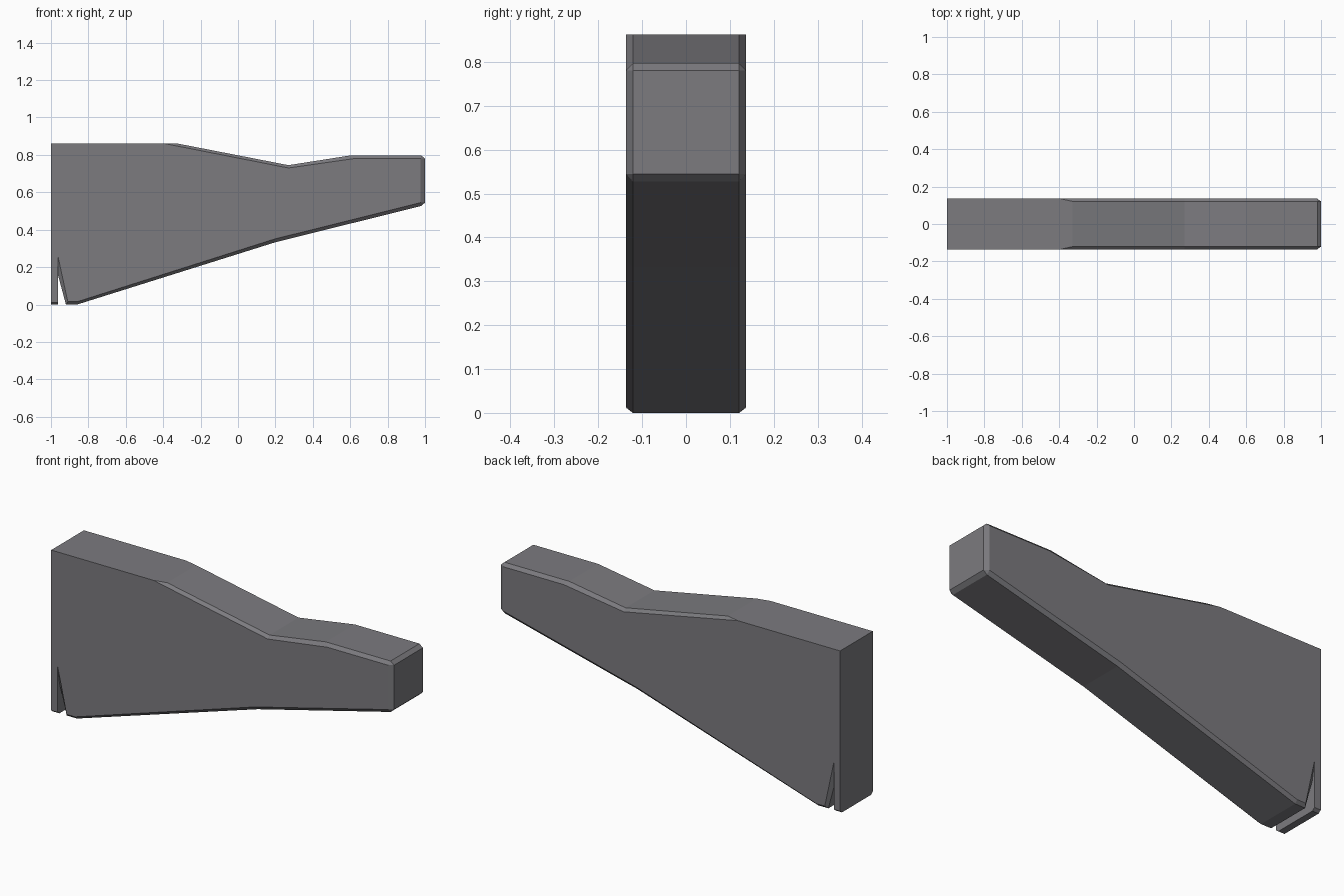
import bpy
import bmesh

cube = bpy.data.objects.get("Cube")
if cube:
    bpy.data.objects.remove(cube, do_unlink=True)

HALF_WIDTH = 0.137
CHAMFER = 0.016

# Side profile: outer outline point, then its chamfered side-face point (x, z)
PROFILE = [
    ((-1, 0), (-1, 0.012)),                 # butt strip
    ((-0.963, 0), (-0.963, 0.012)),
    ((-0.963, 0.16), (-0.963, 0.26)),       # slot apex
    ((-0.92, 0), (-0.91, 0.015)),           # toe
    ((-0.86, 0), (-0.86, 0.015)),
    ((0.2, 0.333), (0.195, 0.35)),          # underside
    ((0.98, 0.527), (0.977, 0.545)),        # bevelled front end
    ((1, 0.545), (0.977, 0.545)),
    ((1, 0.78), (0.977, 0.78)),
    ((0.98, 0.797), (0.977, 0.78)),
    ((0.6, 0.797), (0.62, 0.78)),           # wrist
    ((0.27, 0.745), (0.27, 0.73)),
    ((-0.33, 0.862), (-0.4, 0.862)),        # comb, chamfer runs out
    ((-1, 0.862), (-1, 0.862)),
]


def add_ring(bm, which, y):
    return [bm.verts.new((p[which][0], y, p[which][1])) for p in PROFILE]


# Loft the body through side face, chamfer, chamfer, side face
bm = bmesh.new()
edge_y = HALF_WIDTH - CHAMFER
rings = [add_ring(bm, 1, -HALF_WIDTH), add_ring(bm, 0, -edge_y),
         add_ring(bm, 0, edge_y), add_ring(bm, 1, HALF_WIDTH)]
count = len(PROFILE)
for a, b in zip(rings, rings[1:]):
    for i in range(count):
        j = (i + 1) % count
        bm.faces.new((a[i], a[j], b[j], b[i]))
bm.faces.new(rings[0])
bm.faces.new(rings[-1])
bmesh.ops.remove_doubles(bm, verts=bm.verts[:], dist=0.0005)
bmesh.ops.recalc_face_normals(bm, faces=bm.faces[:])

mesh = bpy.data.meshes.new("stock_body")
bm.to_mesh(mesh)
bm.free()
body = bpy.data.objects.new("stock_body", mesh)
bpy.context.collection.objects.link(body)

# Single grey finish
grey = bpy.data.materials.new("dark_grey")
grey.use_nodes = True
color = (0.2, 0.197, 0.212, 1)
grey.diffuse_color = color
grey.node_tree.nodes["Principled BSDF"].inputs["Base Color"].default_value = color
mesh.materials.append(grey)
